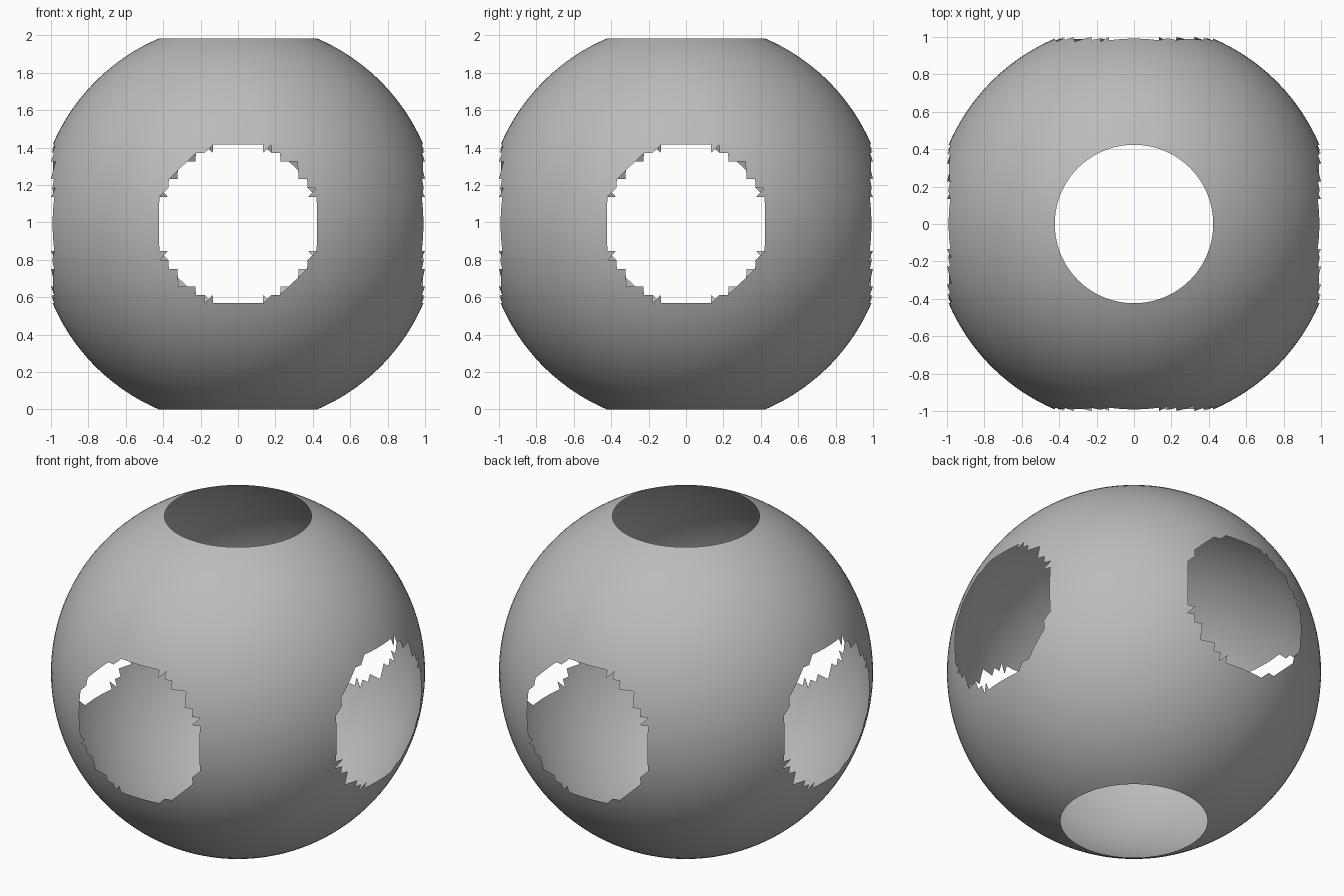
import bpy, bmesh, math
from mathutils import Vector

if "Cube" in bpy.data.objects:
    bpy.data.objects.remove(bpy.data.objects["Cube"])

SEGMENTS, RINGS = 140, 70          # fine latitude/longitude grid
CAP = 9                            # rings left out at each pole
RADIUS = 1.078
HOLE_COS = math.cos(math.radians(23.55))

grey = bpy.data.materials.new("grey")
grey.diffuse_color = (0.5, 0.5, 0.5, 1)
grey.use_nodes = True
grey.node_tree.nodes["Principled BSDF"].inputs["Base Color"].default_value = grey.diffuse_color


def point(col, row):
    lon = 2 * math.pi * col / SEGMENTS
    lat = math.pi * row / RINGS - math.pi / 2
    return Vector((math.cos(lat) * math.cos(lon),
                   math.cos(lat) * math.sin(lon), math.sin(lat))) * RADIUS


# Thin shell, open at the top and bottom
bm = bmesh.new()
rows = range(CAP, RINGS - CAP + 1)
grid = {(c, r): bm.verts.new(point(c, r)) for r in rows for c in range(SEGMENTS)}


def add_triangle(*corners):
    """Add a triangle unless it falls inside one of the four side holes."""
    verts = [grid[c % SEGMENTS, r] for c, r in corners]
    middle = sum((v.co for v in verts), Vector()).normalized()
    if max(abs(middle.x), abs(middle.y)) < HOLE_COS:
        bm.faces.new(verts).smooth = True


for r in rows[:-1]:
    for c in range(SEGMENTS):
        add_triangle((c, r), (c + 1, r), (c + 1, r + 1))
        add_triangle((c, r), (c + 1, r + 1), (c, r + 1))

# Drop grid points left inside the holes and stand the shell on the ground
bmesh.ops.delete(bm, geom=[v for v in bm.verts if not v.link_faces], context='VERTS')
bottom = min(v.co.z for v in bm.verts)
bmesh.ops.translate(bm, verts=bm.verts, vec=(0, 0, -bottom))

mesh = bpy.data.meshes.new("pierced_sphere")
bm.to_mesh(mesh)
bm.free()
mesh.materials.append(grey)
shell = bpy.data.objects.new("pierced_sphere", mesh)
bpy.context.collection.objects.link(shell)
